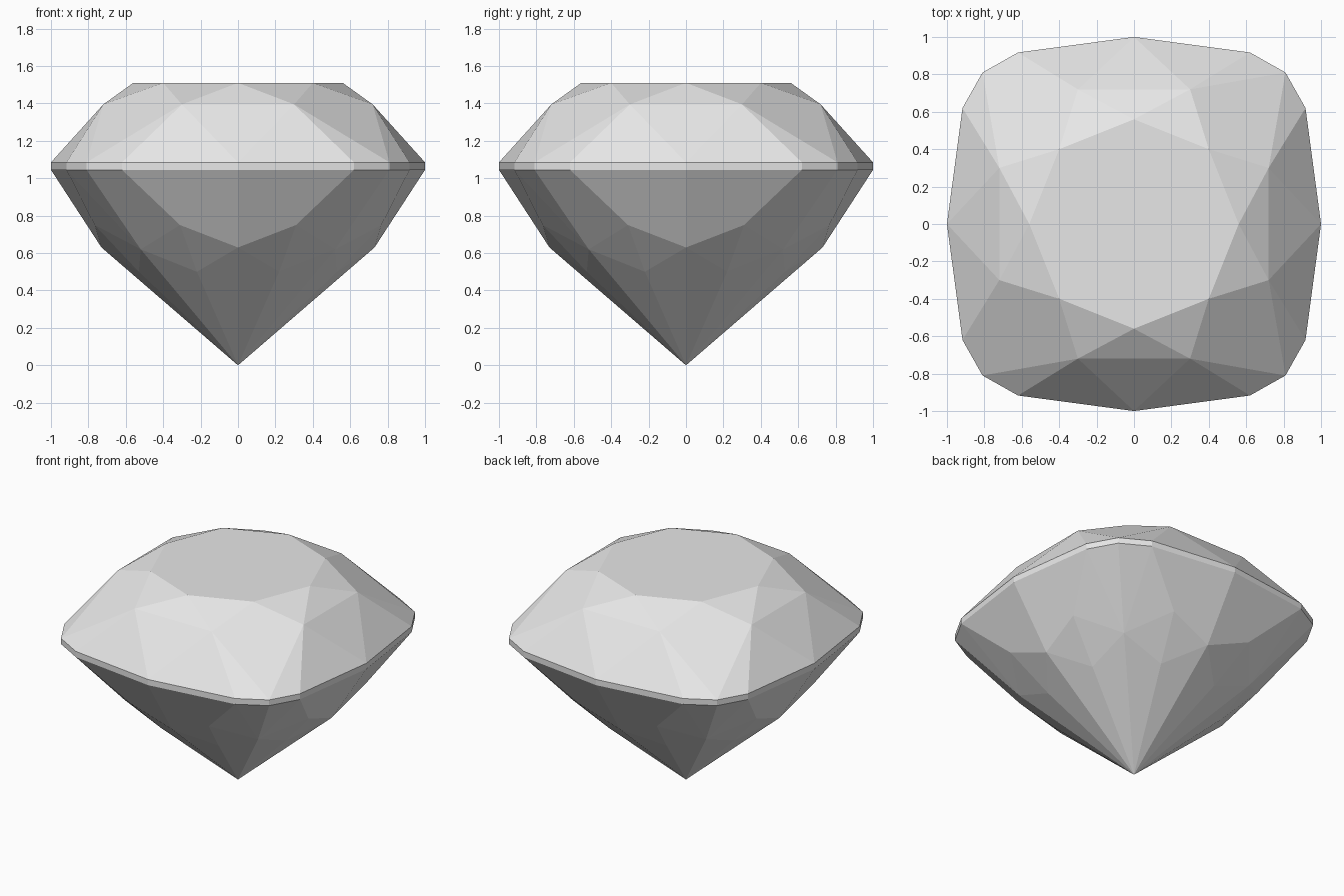
import bpy, bmesh, math
from mathutils import Vector

cube = bpy.data.objects.get("Cube")
if cube:
    bpy.data.objects.remove(cube, do_unlink=True)

stone = bpy.data.materials.new("pale_grey_stone")
stone.use_nodes = True
stone.diffuse_color = (0.8, 0.8, 0.8, 1)
stone.node_tree.nodes["Principled BSDF"].inputs["Base Color"].default_value = (0.8, 0.8, 0.8, 1)

CENTRE = Vector((0, 0, 1.0))

# Corner points of one eighth of the cushion outline, from side middle to corner
OUTLINE = [(0, 1), (0.62, 0.917), (0.81, 0.81)]
upper = [(x, y, 1.085) for x, y in OUTLINE]
lower = [(x, y, 1.045) for x, y in OUTLINE]

# Crown points
table_mid, table_side, table_corner = (0, 0, 1.51), (0, 0.56, 1.51), (0.4, 0.4, 1.51)
star, star_mid, star_diag = (0.3, 0.72, 1.395), (0, 0.72, 1.395), (0.51, 0.51, 1.395)

# Pavilion points
culet, keel, inner = (0, 0, 0), (0, 0.73, 0.63), (0.22, 0.53, 0.5)
diag, hip = (0.52, 0.52, 0.62), (0.31, 0.766, 0.75)


def facet_part(name, facets):
    """Repeat one eighth of the facets around the stone and join coplanar ones."""
    bm = bmesh.new()
    for sx in (1, -1):
        for sy in (1, -1):
            for swap in (False, True):
                for facet in facets:
                    pts = [(y, x, z) if swap else (x, y, z) for x, y, z in facet]
                    face = bm.faces.new([bm.verts.new((x * sx, y * sy, z)) for x, y, z in pts])
                    face.normal_update()
                    if face.normal.dot(face.calc_center_median() - CENTRE) < 0:
                        face.normal_flip()
    bmesh.ops.remove_doubles(bm, verts=bm.verts, dist=0.0005)
    bmesh.ops.dissolve_limit(bm, angle_limit=math.radians(0.5), verts=bm.verts, edges=bm.edges)
    mesh = bpy.data.meshes.new(name)
    bm.to_mesh(mesh)
    bm.free()
    mesh.materials.append(stone)
    obj = bpy.data.objects.new(name, mesh)
    bpy.context.collection.objects.link(obj)
    return obj


# Flat table on top
facet_part("table", [(table_mid, table_side, table_corner)])

# Star, bezel and break facets of the crown
facet_part("crown", [
    (table_side, star_mid, star),
    (table_side, star, table_corner),
    (table_corner, star, star_diag),
    (star, upper[2], star_diag),
    (star_mid, upper[0], star),
    (star, upper[0], upper[1]),
    (star, upper[1], upper[2]),
])

# Thin upright belt
facet_part("girdle", [(upper[i], upper[i + 1], lower[i + 1], lower[i]) for i in range(2)])

# Lower facets running down to the point
facet_part("pavilion", [
    (lower[0], lower[1], hip),
    (lower[0], hip, keel),
    (lower[1], lower[2], diag),
    (lower[1], diag, hip),
    (keel, hip, inner),
    (inner, hip, diag),
    (culet, keel, inner),
    (culet, inner, diag),
])
